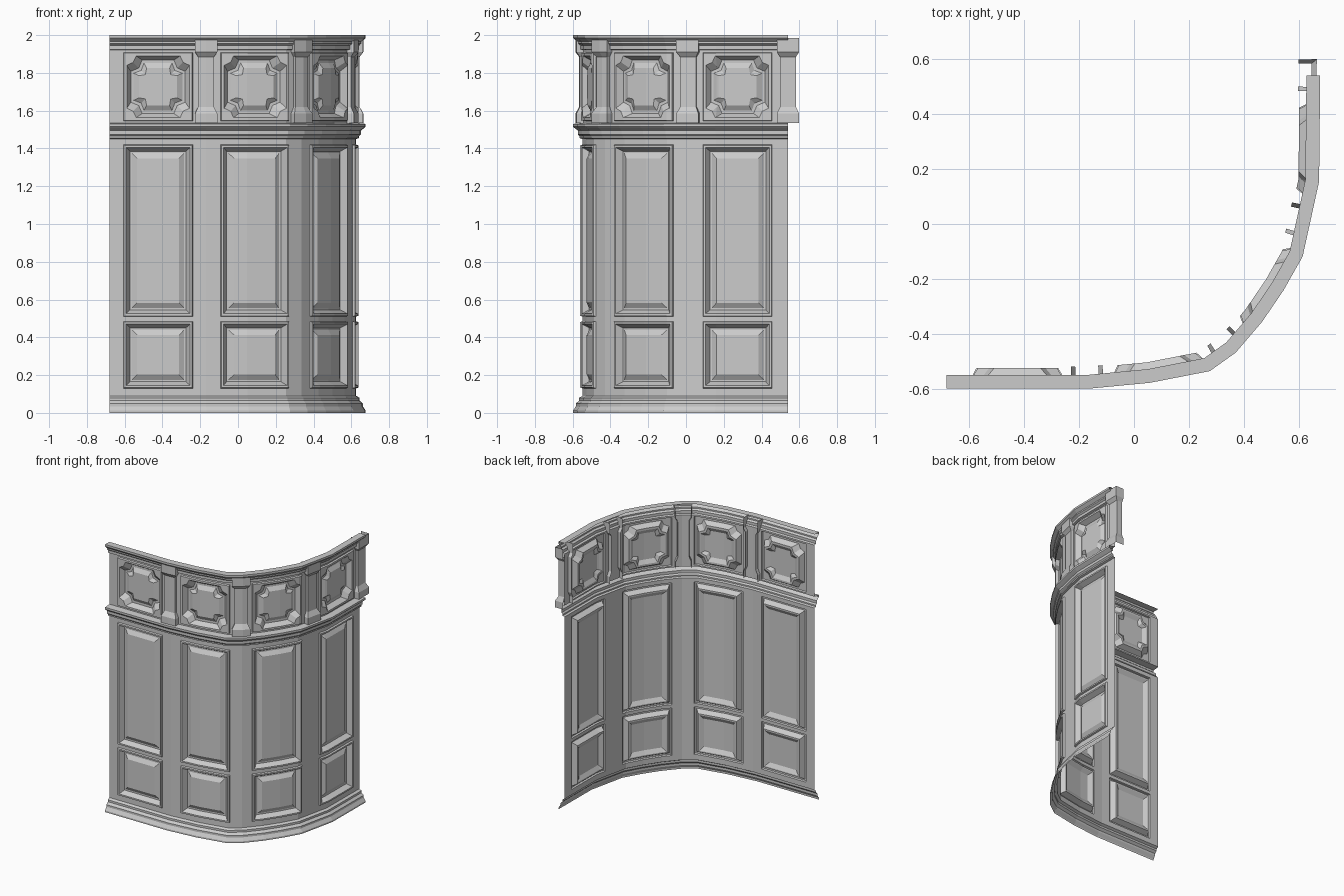
import bpy, bmesh
from mathutils import Vector

if "Cube" in bpy.data.objects:
    bpy.data.objects.remove(bpy.data.objects["Cube"])

# Plan path of the wall face, left end to rear right end
PATH = [Vector(p) for p in [(-.68, -.548), (-.17, -.548), (.05, -.527), (.255, -.487), (.335, -.43),
        (.425, -.325), (.5, -.215), (.565, -.1), (.622, .16), (.626, .54)]]
DIRS = [(b - a).normalized() for a, b in zip(PATH, PATH[1:])]
NORMS = [Vector((d.y, -d.x)) for d in DIRS]
MITRE = [NORMS[0]]
for a, b in zip(NORMS, NORMS[1:]):
    MITRE.append((a + b) / (1 + a.dot(b)))
MITRE.append(NORMS[-1])
DIST = [0]
for a, b in zip(PATH, PATH[1:]):
    DIST.append(DIST[-1] + (b - a).length)
LENGTH = DIST[-1]


def bend(s, out):
    """Distance along the wall and outward offset -> plan position."""
    i = 0
    while i < len(DIRS) - 1 and s > DIST[i + 1]:
        i += 1
    t = (s - DIST[i]) / (DIST[i + 1] - DIST[i])
    a = PATH[i] + MITRE[i] * out
    b = PATH[i + 1] + MITRE[i + 1] * out
    return a + (b - a) * t


def make(name, faces):
    """Build flat faces given as (s, out, z), cut at the path corners, then bend."""
    bm = bmesh.new()
    for f in faces:
        bm.faces.new([bm.verts.new((s, -o, z)) for s, o, z in f])
    bmesh.ops.remove_doubles(bm, verts=bm.verts[:], dist=1e-5)
    for d in DIST[1:-1]:
        bmesh.ops.bisect_plane(bm, geom=bm.verts[:] + bm.edges[:] + bm.faces[:], dist=1e-5,
                               plane_co=(d, 0, 0), plane_no=(1, 0, 0))
    for v in bm.verts:
        p = bend(v.co.x, -v.co.y)
        v.co = (p.x, p.y, v.co.z)
    me = bpy.data.meshes.new(name)
    bm.to_mesh(me)
    bm.free()
    ob = bpy.data.objects.new(name, me)
    bpy.context.collection.objects.link(ob)
    return ob


def sweep(name, profile):
    make(name, [[(0, o1, z1), (LENGTH, o1, z1), (LENGTH, o2, z2), (0, o2, z2)]
                for (o1, z1), (o2, z2) in zip(profile, profile[1:])])


def panel(name, sc, z0, z1, rings):
    """Nested rings (inset, corner size, corner bite, out) ending in a flat field."""
    zc, hz = (z0 + z1) / 2, (z1 - z0) / 2
    loops = []
    for inset, c, k, out in rings:
        a, b = HALF - inset, hz - inset
        if c:
            q = [(a, b - c), (a - k, b - k), (a - c, b)]
        else:
            q = [(a, b)]
        r = q[::-1]
        pts = (q + [(-x, y) for x, y in r] + [(-x, -y) for x, y in q] + [(x, -y) for x, y in r])
        loops.append([(sc + x, out, zc + y) for x, y in pts])
    faces = [loops[-1]]
    n = len(loops[0])
    for A, B in zip(loops, loops[1:]):
        faces += [[A[i], A[(i + 1) % n], B[(i + 1) % n], B[i]] for i in range(n)]
    make(name, faces)


HALF = .184
CENTRES = [.257, .772, 1.292, 1.82]
ROWS = [("lower_panel", .13, .485), ("tall_panel", .51, 1.42), ("frieze_panel", 1.545, 1.908)]
PLAIN = [(0, 0, 0, 0), (.004, 0, 0, .012), (.015, 0, 0, .012), (.035, 0, 0, -.025),
         (.045, 0, 0, -.025), (.073, 0, 0, -.008)]
FANCY = [(0, .03, 0, 0), (.004, .03, 0, .012), (.018, .05, .034, .012), (.04, .06, .042, -.025),
         (.055, .055, .04, -.025), (.083, .04, .034, -.008)]

# Wall sheet with openings for the panels
s_breaks = [0] + [c + d for c in CENTRES for d in (-HALF, HALF)] + [LENGTH]
wall = []
for zs in ([.09, .13, .485, .51, 1.42, 1.45], [1.535, 1.545, 1.908, 1.92]):
    for j, (z0, z1) in enumerate(zip(zs, zs[1:])):
        for i, (a, b) in enumerate(zip(s_breaks, s_breaks[1:])):
            if not (i % 2 and j % 2):
                wall.append([(a, 0, z0), (b, 0, z0), (b, 0, z1), (a, 0, z1)])
make("wall_sheet", wall)

# Panels
for n, c in enumerate(CENTRES):
    for name, z0, z1 in ROWS:
        panel(f"{name}_{n + 1}", c, z0, z1, FANCY if name == "frieze_panel" else PLAIN)

# Mouldings
sweep("base_moulding", [(.05, 0), (.05, .012), (.035, .035), (.035, .05), (.018, .065), (.018, .08), (0, .09)])
sweep("middle_moulding", [(0, 1.45), (.015, 1.455), (.015, 1.465), (.025, 1.475), (.025, 1.495),
                          (.045, 1.51), (.05, 1.515), (.05, 1.53), (0, 1.535)])
sweep("cornice", [(0, 1.92), (.015, 1.925), (.015, 1.945), (.028, 1.955), (.028, 1.965),
                  (.045, 1.98), (.05, 1.985), (.05, 2), (0, 2)])

# Open-backed pilasters with block base and cap: (z, half width, out)
LEVELS = [(1.535, .058, .037), (1.585, .058, .037), (1.62, .042, .018), (1.885, .042, .018),
          (1.91, .058, .037), (1.985, .058, .037)]
for n, sc in enumerate([.51, 1.03, 1.56, LENGTH]):
    rings = [[(sc - w, -.03, z), (sc - w, o, z), (sc + w, o, z), (sc + w, -.03, z)] for z, w, o in LEVELS]
    make(f"pilaster_{n + 1}", [[A[i], A[i + 1], B[i + 1], B[i]]
                               for A, B in zip(rings, rings[1:]) for i in range(3)])
